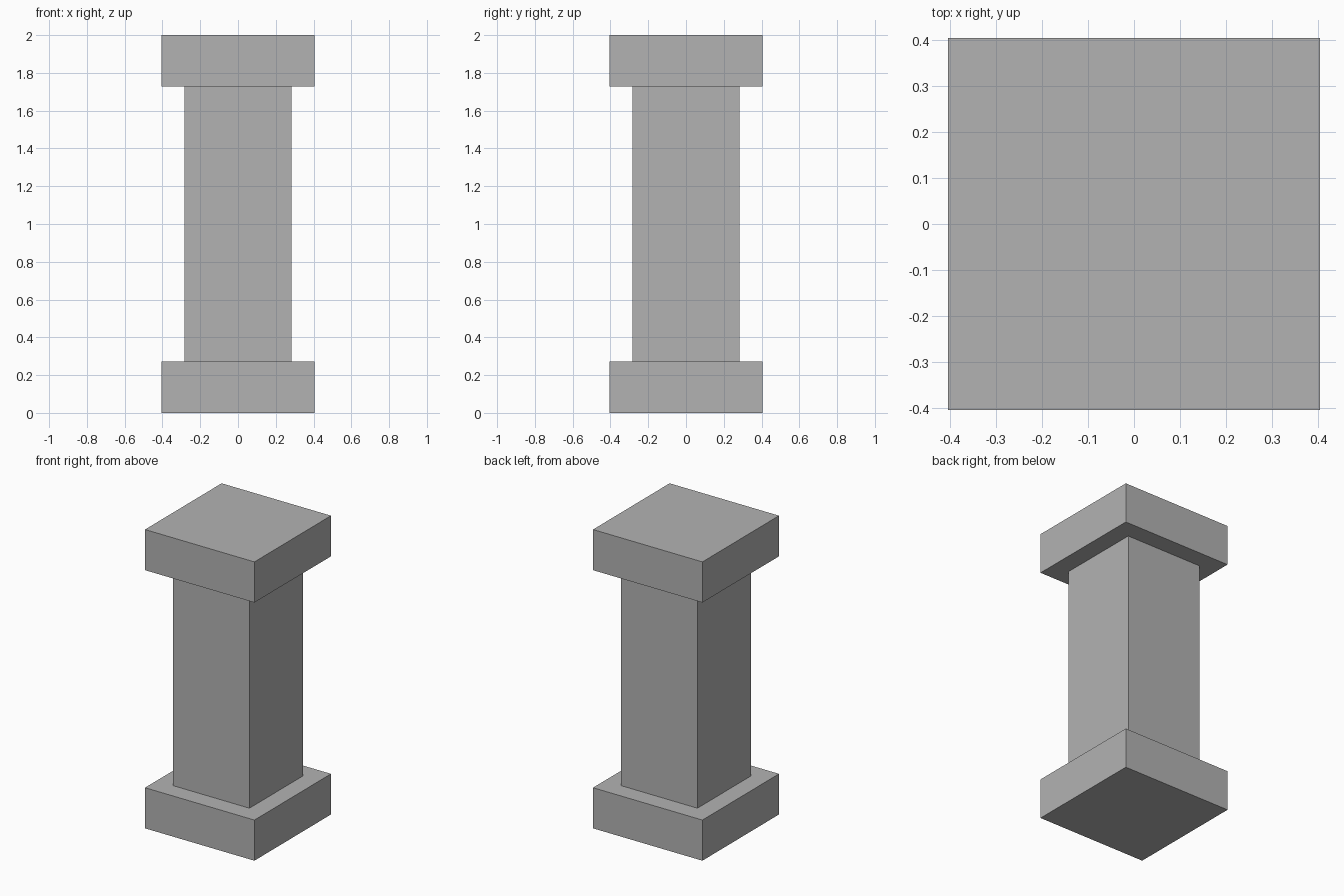
import bpy

# Remove the default cube
cube = bpy.data.objects.get("Cube")
if cube:
    bpy.data.objects.remove(cube, do_unlink=True)

# Single stone colour
stone = bpy.data.materials.new("grey_stone")
stone.use_nodes = True
grey = (0.45, 0.45, 0.45, 1.0)
stone.diffuse_color = grey
stone.node_tree.nodes["Principled BSDF"].inputs["Base Color"].default_value = grey

HEIGHT = 2.0
SLAB_WIDTH = 0.81
SLAB_HEIGHT = 0.272
SHAFT_WIDTH = 0.566


def add_block(name, width, bottom, top):
    """Square block centred on the z axis, between two heights."""
    bpy.ops.mesh.primitive_cube_add(size=1, location=(0, 0, (bottom + top) / 2))
    block = bpy.context.object
    block.name = name
    block.scale = (width, width, top - bottom)
    bpy.ops.object.transform_apply(location=False, rotation=False, scale=True)
    block.data.materials.append(stone)
    return block


# Base slab, square shaft and matching top slab
add_block("base_slab", SLAB_WIDTH, 0, SLAB_HEIGHT)
add_block("shaft", SHAFT_WIDTH, SLAB_HEIGHT, HEIGHT - SLAB_HEIGHT)
add_block("top_slab", SLAB_WIDTH, HEIGHT - SLAB_HEIGHT, HEIGHT)
